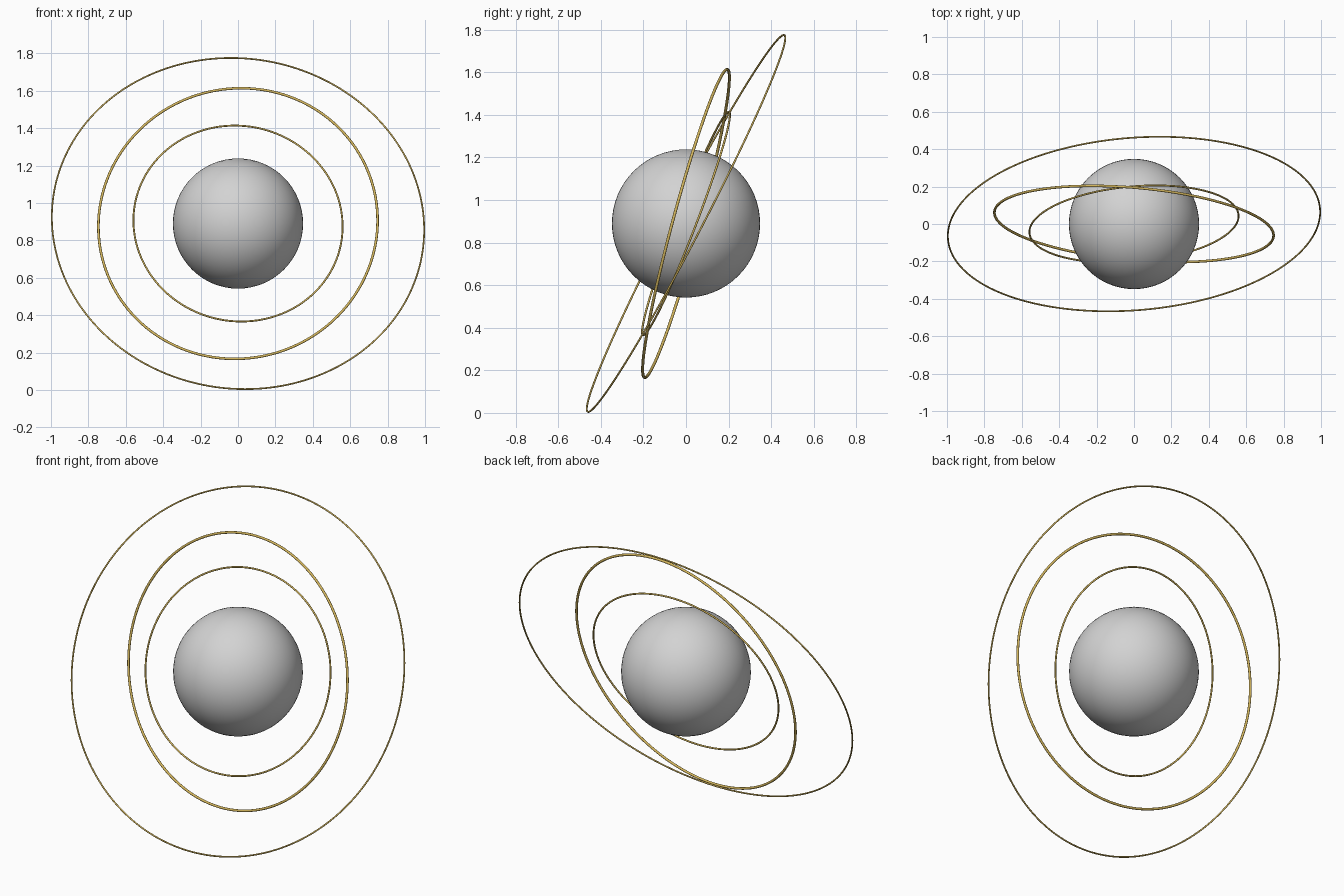
import bpy
from math import radians

cube = bpy.data.objects.get("Cube")
if cube:
    bpy.data.objects.remove(cube, do_unlink=True)

CENTRE = (0, 0, 0.89)


def make_material(name, colour):
    mat = bpy.data.materials.new(name)
    mat.use_nodes = True
    mat.diffuse_color = colour
    mat.node_tree.nodes["Principled BSDF"].inputs["Base Color"].default_value = colour
    return mat


def finish(name, mat):
    obj = bpy.context.object
    obj.name = name
    obj.data.materials.append(mat)
    bpy.ops.object.shade_smooth()


def add_ring(name, radius, tube, lean, turn):
    # lean is measured from upright, turn is about the vertical axis
    bpy.ops.mesh.primitive_torus_add(
        major_radius=radius, minor_radius=tube,
        major_segments=192, minor_segments=12, location=CENTRE,
        rotation=(radians(90 - lean), 0, radians(turn)))
    finish(name, gold)


grey = make_material("light grey", (0.65, 0.65, 0.65, 1))
gold = make_material("gold", (0.66, 0.47, 0.11, 1))

# Central globe
bpy.ops.mesh.primitive_uv_sphere_add(
    segments=64, ring_count=32, radius=0.348, location=CENTRE)
finish("globe", grey)

# Three thin tilted rings around the globe
add_ring("inner_ring", 0.561, 0.005, 21, 5)
add_ring("middle_ring", 0.749, 0.007, 15, -5)
add_ring("outer_ring", 0.998, 0.0045, 27.5, 4.7)
